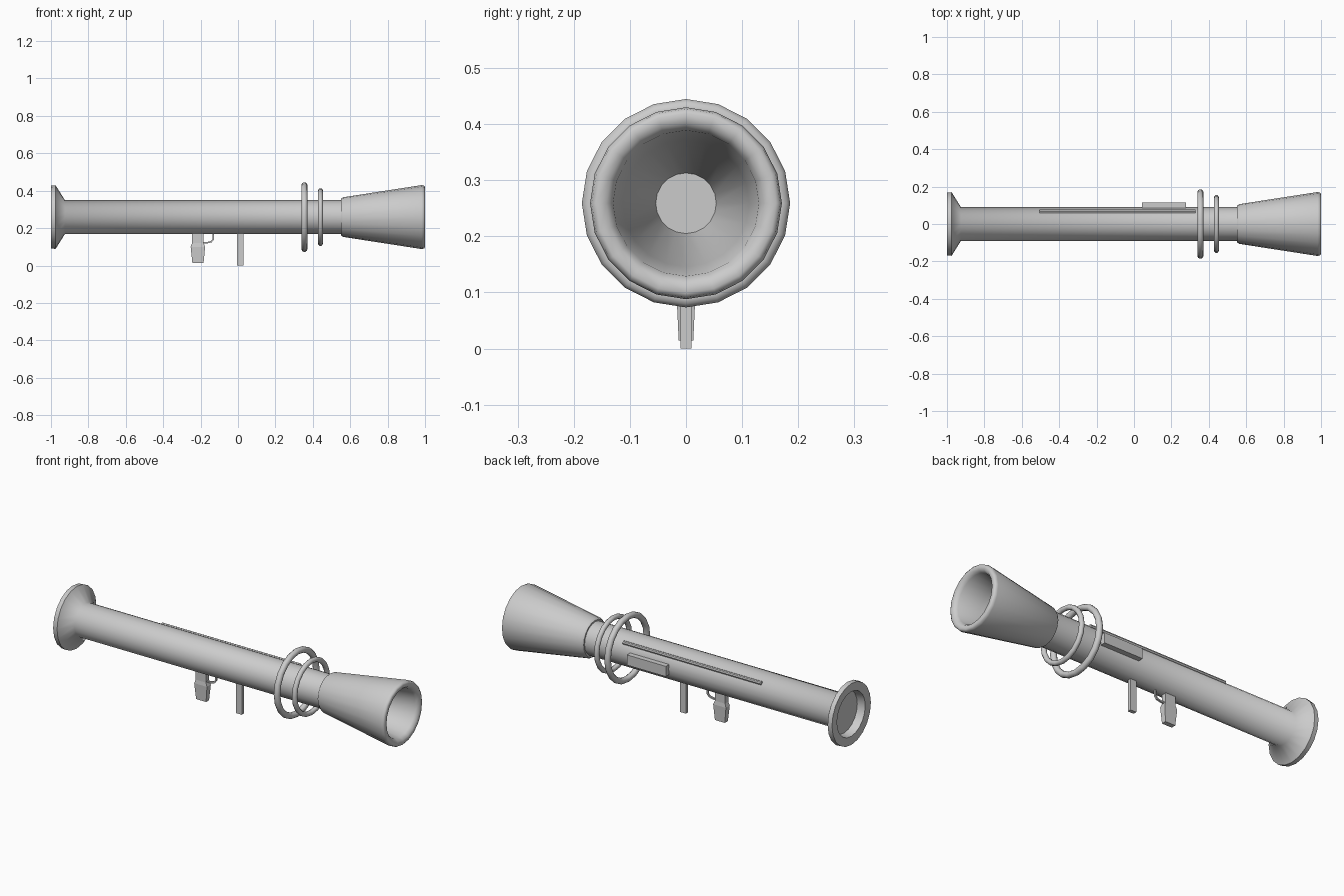
import bpy, bmesh, math
from mathutils import Vector

if "Cube" in bpy.data.objects:
    bpy.data.objects.remove(bpy.data.objects["Cube"])

AXIS_Z = 0.259
SIDES = 20


def finish(name, bm, smooth=None):
    bmesh.ops.recalc_face_normals(bm, faces=bm.faces)
    me = bpy.data.meshes.new(name)
    bm.to_mesh(me)
    bm.free()
    ob = bpy.data.objects.new(name, me)
    bpy.context.collection.objects.link(ob)
    if smooth:
        bpy.ops.object.select_all(action='DESELECT')
        ob.select_set(True)
        bpy.context.view_layer.objects.active = ob
        bpy.ops.object.shade_smooth_by_angle(angle=math.radians(smooth))
    return ob


def rings_to_mesh(bm, rings, closed=False):
    # Bridge matching loops, then cap the ends
    loops = [[bm.verts.new(p) for p in r] for r in rings]
    pairs = list(zip(loops, loops[1:]))
    if closed:
        pairs.append((loops[-1], loops[0]))
    for a, b in pairs:
        n = len(a)
        for i in range(n):
            j = (i + 1) % n
            bm.faces.new((a[i], a[j], b[j], b[i]))
    if not closed:
        bm.faces.new(loops[0])
        bm.faces.new(loops[-1])


def lathe(name, profile, closed=False, sides=SIDES, smooth=40, y=0, z=AXIS_Z):
    # Spin (x, radius) points around a line parallel to x
    bm = bmesh.new()
    angles = [2 * math.pi * i / sides for i in range(sides)]
    rings_to_mesh(bm, [[(x, y + r * math.sin(a), z + r * math.cos(a))
                        for a in angles] for x, r in profile], closed)
    return finish(name, bm, smooth)


def ring(name, x, major, minor):
    steps = [2 * math.pi * i / 10 for i in range(10)]
    return lathe(name, [(x + minor * math.cos(t), major + minor * math.sin(t))
                        for t in steps], closed=True, smooth=60)


def box(name, x0, x1, y0, y1, z0, z1):
    bm = bmesh.new()
    rings_to_mesh(bm, [[(x0, y0, z), (x1, y0, z), (x1, y1, z), (x0, y1, z)]
                       for z in (z0, z1)])
    return finish(name, bm)


# Main tube with flared, recessed rear end
lathe("tube", [(-0.955, 0.115), (-0.998, 0.122), (-1.0, 0.168), (-0.975, 0.17),
               (-0.925, 0.09), (0.56, 0.09)], smooth=62)

# Flared muzzle with rounded lip and funnel-shaped bore
lathe("muzzle", [(0.55, 0.09), (0.55, 0.098), (0.562, 0.106), (0.982, 0.171),
                 (0.995, 0.168), (1.0, 0.16), (0.997, 0.142), (0.98, 0.13),
                 (0.86, 0.113), (0.60, 0.054)], smooth=50)

# Loose rings around the front of the tube
ring("large_ring", 0.355, 0.170, 0.0165)
ring("small_ring", 0.441, 0.141, 0.0135)

# Side rail and sight block
lathe("side_rail", [(-0.505, 0.010), (0.33, 0.010)], sides=8,
      y=0.067, z=AXIS_Z + 0.062)
box("side_block", 0.042, 0.277, 0.075, 0.114, AXIS_Z - 0.030, AXIS_Z + 0.026)

# Front grip
box("front_grip", -0.006, 0.030, -0.010, 0.010, 0.0, 0.185)

# Pistol grip: rectangular sections from top to bottom (z, x0, x1, half width)
bm = bmesh.new()
sections = [(0.185, -0.246, -0.184, 0.014), (0.120, -0.246, -0.184, 0.014),
            (0.100, -0.253, -0.176, 0.017), (0.014, -0.244, -0.184, 0.013)]
rings_to_mesh(bm, [[(a, -w, z), (b, -w, z), (b, w, z), (a, w, z)]
                   for z, a, b, w in sections])
finish("pistol_grip", bm)

# Trigger guard: thin bent bar
bm = bmesh.new()
path = [(-0.19, 0.122), (-0.165, 0.122), (-0.142, 0.128), (-0.132, 0.140),
        (-0.131, 0.180)]
pts = [Vector(p) for p in path]
bars = []
for i, p in enumerate(pts):
    d = (pts[min(i + 1, len(pts) - 1)] - pts[max(i - 1, 0)]).normalized()
    n = Vector((-d.y, d.x)) * 0.004
    a, b = p + n, p - n
    bars.append([(a.x, -0.005, a.y), (a.x, 0.005, a.y),
                 (b.x, 0.005, b.y), (b.x, -0.005, b.y)])
rings_to_mesh(bm, bars)
finish("trigger_guard", bm)
